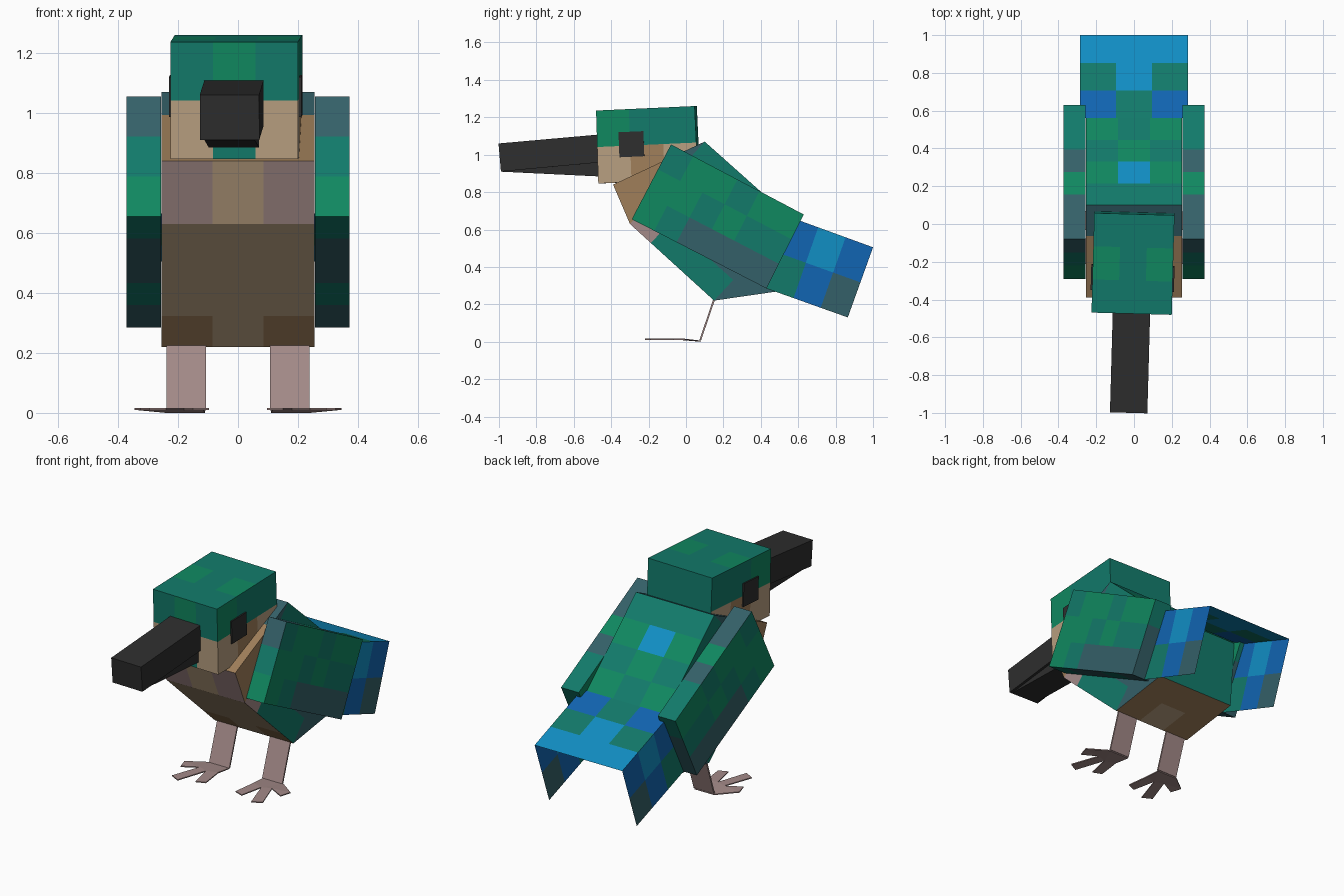
import bpy, bmesh, math
from mathutils import Vector, Matrix

cube = bpy.data.objects.get("Cube")
if cube:
    bpy.data.objects.remove(cube, do_unlink=True)

# Palette: letter -> (name, sRGB)
PALETTE = {
    "T": ("teal", (18, 122, 106)),
    "G": ("green", (16, 136, 96)),
    "S": ("slate", (52, 96, 104)),
    "L": ("deep blue", (17, 101, 178)),
    "B": ("bright blue", (17, 142, 196)),
    "N": ("tan", (184, 159, 128)),
    "O": ("ochre brown", (160, 127, 90)),
    "P": ("dusky pink", (163, 138, 136)),
    "K": ("beak black", (46, 46, 46)),
}
KEYS = list(PALETTE)


def linear(c):
    c /= 255
    return c / 12.92 if c <= 0.04045 else ((c + 0.055) / 1.055) ** 2.4


MATS = []
for label, rgb in PALETTE.values():
    m = bpy.data.materials.new(label)
    m.use_nodes = True
    col = (*[linear(c) for c in rgb], 1)
    m.diffuse_color = col
    bsdf = m.node_tree.nodes["Principled BSDF"]
    bsdf.inputs["Base Color"].default_value = col
    bsdf.inputs["Roughness"].default_value = 0.9
    MATS.append(m)


def panel(bm, a, b, c, d, pattern):
    """Quad a-b-c-d (clockwise from top left) cut into a grid of coloured cells."""
    rows = pattern.split("/")
    nr, nc = len(rows), len(rows[0])
    a, b, c, d = map(Vector, (a, b, c, d))
    grid = [[bm.verts.new(a.lerp(b, j / nc).lerp(d.lerp(c, j / nc), i / nr))
             for j in range(nc + 1)] for i in range(nr + 1)]
    for i, row in enumerate(rows):
        for j, key in enumerate(row):
            f = bm.faces.new((grid[i][j], grid[i + 1][j],
                              grid[i + 1][j + 1], grid[i][j + 1]))
            f.material_index = KEYS.index(key)


def finish(name, bm, mirror=False, yaw=0.0):
    bmesh.ops.remove_doubles(bm, verts=bm.verts, dist=1e-5)
    if yaw:
        bmesh.ops.rotate(bm, verts=bm.verts, cent=(-0.005, -0.2, 0),
                         matrix=Matrix.Rotation(yaw, 3, "Z"))
    me = bpy.data.meshes.new(name)
    bm.to_mesh(me)
    bm.free()
    for m in MATS:
        me.materials.append(m)
    ob = bpy.data.objects.new(name, me)
    bpy.context.collection.objects.link(ob)
    if mirror:
        ob.modifiers.new("mirror", "MIRROR").use_mirror_merge = False
    return ob


def box(name, profile, x0, x1, base="K", skip=(), mirror=False, yaw=0.0, **paint):
    """Side profile (top front, top back, bottom back, bottom front) swept in x.
    Paint rows run top to bottom or front to back; side columns front to back."""
    tf, tb, bb, bf = profile
    bm = bmesh.new()
    P = lambda x, p: (x, p[0], p[1])
    quads = {
        "front": (P(x0, tf), P(x1, tf), P(x1, bf), P(x0, bf)),
        "top": (P(x1, tf), P(x0, tf), P(x0, tb), P(x1, tb)),
        "back": (P(x1, tb), P(x0, tb), P(x0, bb), P(x1, bb)),
        "bottom": (P(x0, bf), P(x1, bf), P(x1, bb), P(x0, bb)),
        "left": (P(x1, tf), P(x1, tb), P(x1, bb), P(x1, bf)),
        "right": (P(x0, tb), P(x0, tf), P(x0, bf), P(x0, bb)),
    }
    sides = paint.get("sides", base)
    paint["left"] = sides
    paint["right"] = "/".join(r[::-1] for r in sides.split("/"))
    for side, quad in quads.items():
        if side not in skip:
            panel(bm, *quad, paint.get(side, base))
    return finish(name, bm, mirror, yaw)


YAW = math.radians(-1.6)  # head is turned very slightly

# Head
box("head", [(-0.475, 1.236), (0.052, 1.26), (0.07, 0.87), (-0.463, 0.846)],
    -0.2175, 0.2075, base="N", yaw=YAW, front="TGT/NTN", top="TTT/GTG/TTT",
    back="T", sides="GTT/NON")

# Beak, upper and lower halves
box("upper_beak", [(-1.0, 1.06), (-0.46, 1.108), (-0.446, 0.96), (-0.987, 0.91)],
    -0.105, 0.093, yaw=YAW)
box("lower_beak", [(-0.977, 0.96), (-0.46, 0.985), (-0.465, 0.884), (-0.982, 0.909)],
    -0.09, 0.078, yaw=YAW)

# Eyes
EYE = [(-0.355, 1.12), (-0.222, 1.126), (-0.217, 0.992), (-0.35, 0.986)]
box("left_eye", EYE, 0.2065, 0.2155, yaw=YAW)
box("right_eye", EYE, -0.2255, -0.2165, yaw=YAW)

# Neck, body and rump share the same width
W = 0.255
box("neck", [(-0.39, 0.84), (0.1, 1.07), (0.06, 1.026), (-0.3, 0.63)], -W, W,
    base="O", skip=("bottom", "back"), front="PNP", top="OOO/OOO/SSS", sides="OOS")
box("body", [(0.1, 1.07), (0.56, 0.66), (0.15, 0.22), (-0.3, 0.63)], -W, W,
    base="T", skip=("front", "back"), top="TTT/GBG/TGT/GTG",
    bottom="NNN/NNN/NNN/ONO", sides="TTTT/TSST/SSSS/PTTT")
box("rump", [(0.355, 0.44), (0.56, 0.66), (0.53, 0.275), (0.15, 0.22)], -W, W,
    base="S", skip=("front", "top"), back="T", bottom="ONO/OOO")

# Tail: top sheet with two hanging sides, open behind and below
box("tail", [(0.56, 0.665), (1.0, 0.505), (0.865, 0.13), (0.43, 0.285)],
    -0.285, 0.285, base="L", skip=("front", "back", "bottom"),
    top="LTL/TBT/BBB", sides="LBL/TLS")

# Wings
box("wings", [(-0.08, 1.055), (0.63, 0.68), (0.43, 0.285), (-0.29, 0.655)],
    0.257, 0.372, base="T", mirror=True, front="S/T/G", top="S/S/G/S/T/T",
    bottom="T/S/S/T/S", back="T/S/S", sides="TGGTGG/GGTGTT/GTSSSS")

# Legs
box("legs", [(0.146, 0.228), (0.156, 0.228), (0.081, 0.008), (0.071, 0.008)],
    0.107, 0.238, base="P", mirror=True)

# Feet: flat three-toed outline, turned outwards
TOES = [(0.11, 0.08), (0.115, -0.02), (0.097, -0.16), (0.15, -0.18), (0.18, -0.04),
        (0.24, -0.22), (0.295, -0.19), (0.235, -0.02), (0.325, -0.07),
        (0.345, -0.005), (0.24, 0.08)]
bm = bmesh.new()
sole = bm.faces.new([bm.verts.new((x, y, 0.01)) for x, y in TOES])
sole.material_index = KEYS.index("P")
ext = bmesh.ops.extrude_face_region(bm, geom=[sole])
top = [v for v in ext["geom"] if isinstance(v, bmesh.types.BMVert)]
bmesh.ops.translate(bm, verts=top, vec=(0, 0, 0.006))
# Heel end dips to the ground
for v in bm.verts:
    if v.co.y > 0.05:
        v.co.z -= 0.01
bmesh.ops.triangulate(bm, faces=[f for f in bm.faces if len(f.verts) > 4])
bmesh.ops.recalc_face_normals(bm, faces=bm.faces)
finish("feet", bm, mirror=True)
